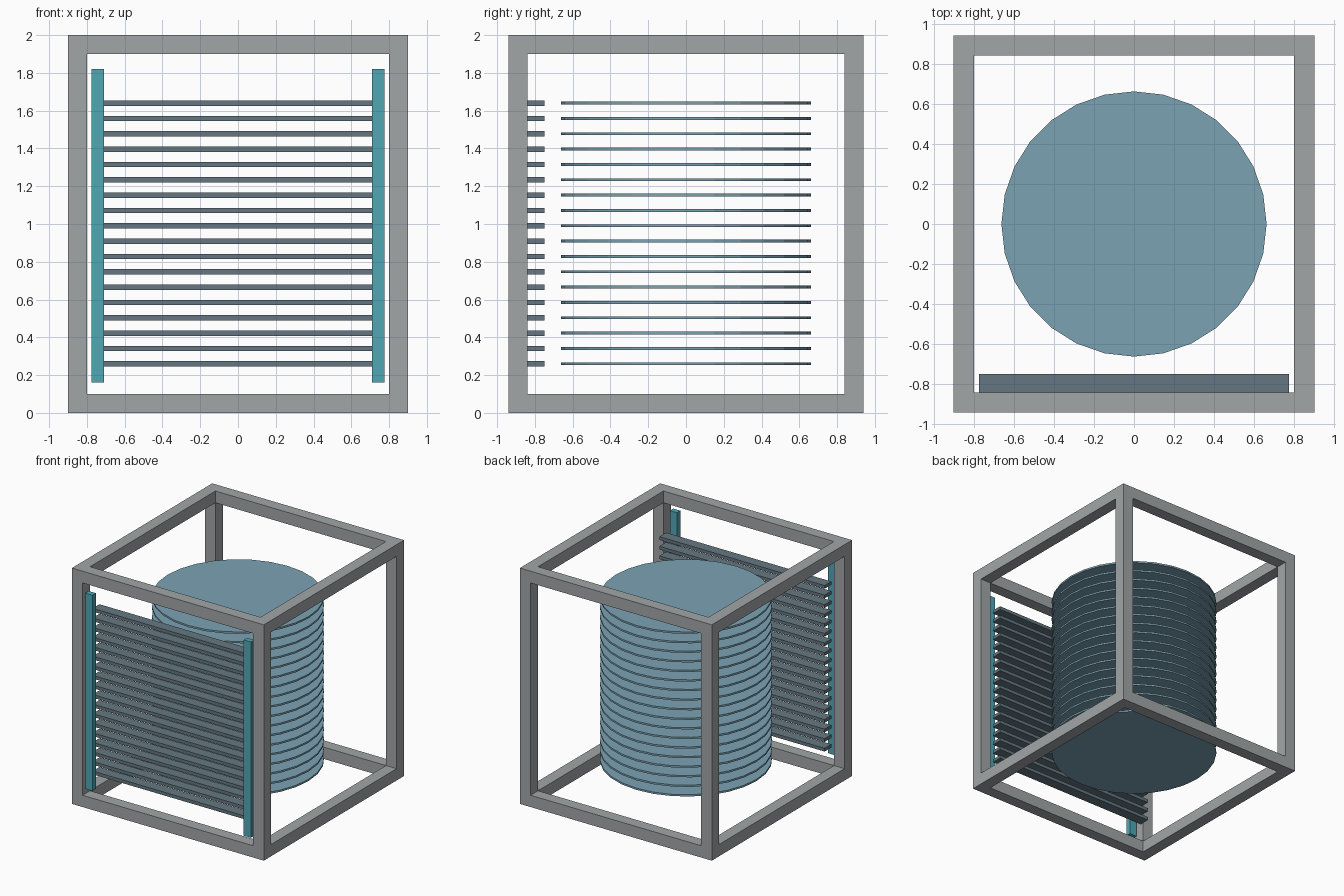
import bpy
import bmesh
from mathutils import Matrix, Vector

default = bpy.data.objects.get("Cube")
if default:
    bpy.data.objects.remove(default, do_unlink=True)


def material(name, rgb):
    mat = bpy.data.materials.new(name)
    mat.use_nodes = True
    colour = (*rgb, 1.0)
    mat.diffuse_color = colour
    mat.node_tree.nodes["Principled BSDF"].inputs["Base Color"].default_value = colour
    return mat


def add_box(bm, centre, size):
    matrix = Matrix.Translation(Vector(centre)) @ Matrix.Diagonal((*size, 1.0))
    bmesh.ops.create_cube(bm, size=1.0, matrix=matrix)


def finish(bm, name, mat):
    mesh = bpy.data.meshes.new(name)
    bm.to_mesh(mesh)
    bm.free()
    mesh.materials.append(mat)
    obj = bpy.data.objects.new(name, mesh)
    bpy.context.collection.objects.link(obj)
    return obj


grey = material("frame grey", (0.36, 0.38, 0.39))
teal = material("rail teal", (0.08, 0.39, 0.46))
slate = material("slat slate", (0.13, 0.185, 0.22))
blue = material("disc pale blue", (0.2, 0.365, 0.45))

HALF_X, HALF_Y, HEIGHT, BAR = 0.9, 0.94, 2.0, 0.1
LEVELS, FIRST_Z, LAST_Z = 18, 0.26, 1.64
heights = [FIRST_Z + (LAST_Z - FIRST_Z) * i / (LEVELS - 1) for i in range(LEVELS)]

# Open box frame: four posts, with beams fitted between them
px, py = HALF_X - BAR / 2, HALF_Y - BAR / 2
bm = bmesh.new()
for sx in (-1, 1):
    for sy in (-1, 1):
        add_box(bm, (sx * px, sy * py, HEIGHT / 2), (BAR, BAR, HEIGHT))
for z in (BAR / 2, HEIGHT - BAR / 2):
    for s in (-1, 1):
        add_box(bm, (0, s * py, z), (2 * (HALF_X - BAR), BAR, BAR))
        add_box(bm, (s * px, 0, z), (BAR, 2 * (HALF_Y - BAR), BAR))
finish(bm, "frame", grey)

# Upright rails in the front opening
for side, s in (("left", 1), ("right", -1)):
    bm = bmesh.new()
    add_box(bm, (s * 0.743, -0.915, 0.99), (0.067, 0.045, 1.66))
    finish(bm, side + "_rail", teal)

# Horizontal slats behind the rails
bm = bmesh.new()
for z in heights:
    add_box(bm, (0, -0.795, z), (1.55, 0.09, 0.028))
finish(bm, "slats", slate)

# Stack of thin discs
bm = bmesh.new()
for z in heights:
    bmesh.ops.create_cone(bm, cap_ends=True, segments=28, radius1=0.662, radius2=0.662,
                          depth=0.015, matrix=Matrix.Translation((0, 0, z)))
finish(bm, "discs", blue)
